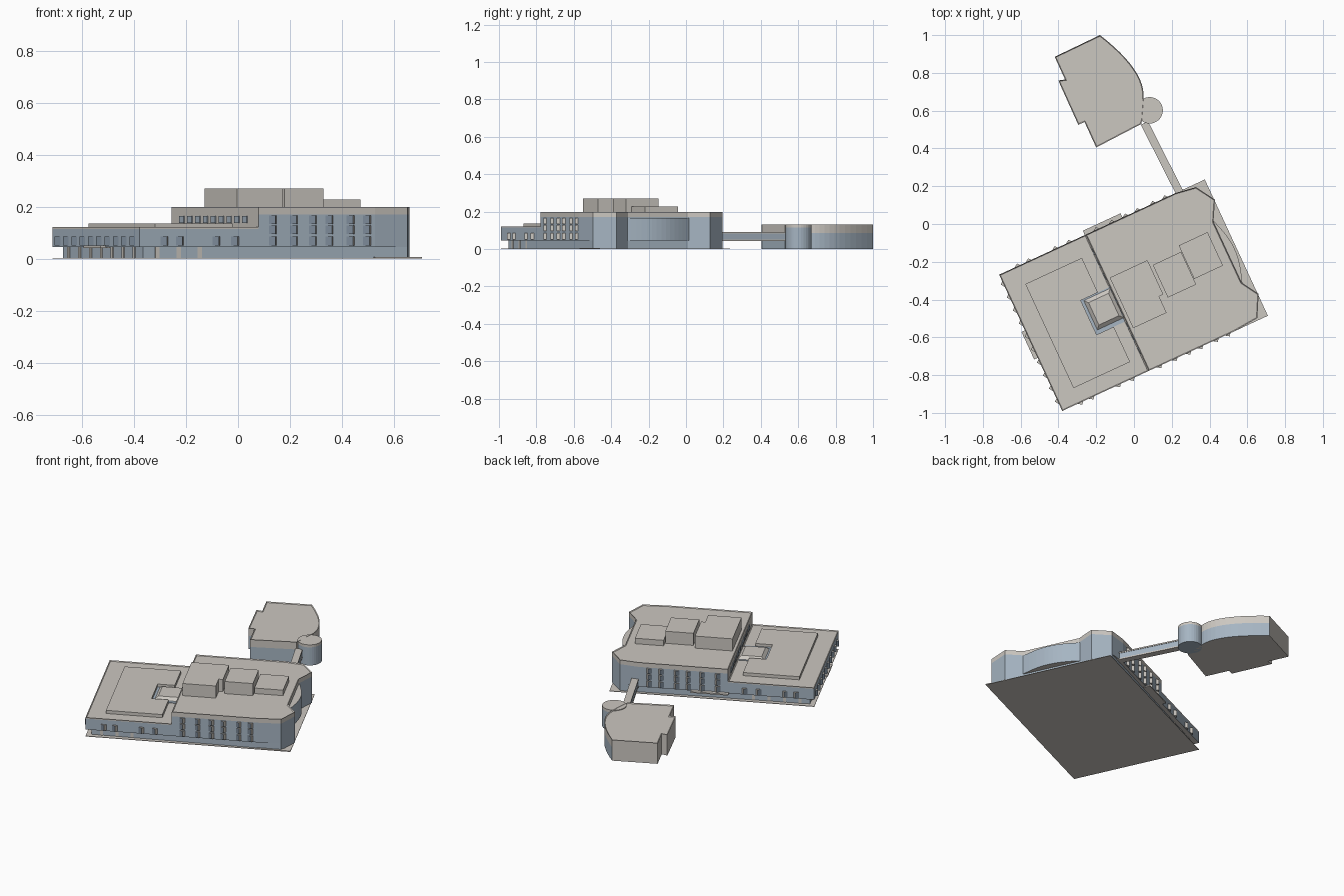
import bpy, bmesh, math
from mathutils import Vector

cube = bpy.data.objects.get("Cube")
if cube:
    bpy.data.objects.remove(cube, do_unlink=True)


def material(name, r, g, b):
    m = bpy.data.materials.new(name)
    m.use_nodes = True
    m.diffuse_color = (r, g, b, 1)
    m.node_tree.nodes["Principled BSDF"].inputs["Base Color"].default_value = (r, g, b, 1)
    return m


MATS = [material("warm grey stone", 0.60, 0.57, 0.53),
        material("blue grey glass", 0.38, 0.46, 0.54),
        material("dark window glass", 0.20, 0.25, 0.31)]
STONE, GLASS, DARK = range(3)
TURN = math.atan2(0.42, 0.907)
CORNER = (-0.38, -0.99, 0)


def prisms(name, parts, rule=None, turned=True, rim=0, taper=0):
    """Vertical prisms from (outline, bottom, top, material); rule recolours faces."""
    bm = bmesh.new()
    for pts, z0, z1, mat in parts:
        face = bm.faces.new([bm.verts.new((p[0], p[1], z0)) for p in pts])
        ext = bmesh.ops.extrude_face_region(bm, geom=[face])["geom"]
        top_verts = [e for e in ext if isinstance(e, bmesh.types.BMVert)]
        mid = sum((v.co for v in top_verts), Vector()) / len(top_verts)
        for v in top_verts:
            v.co = v.co.lerp(mid, taper)
            v.co.z = z1
        top = next(e for e in ext if isinstance(e, bmesh.types.BMFace))
        for f in {f for v in top_verts for f in v.link_faces} | {face}:
            f.material_index = mat
        if rim:
            bmesh.ops.inset_region(bm, faces=[top], thickness=rim, use_even_offset=True)
            for v in top.verts:
                v.co.z -= rim
    bmesh.ops.recalc_face_normals(bm, faces=bm.faces)
    if rule:
        for f in bm.faces:
            f.normal_update()
            f.material_index = rule(f)
    mesh = bpy.data.meshes.new(name)
    bm.to_mesh(mesh)
    bm.free()
    for m in MATS:
        mesh.materials.append(m)
    ob = bpy.data.objects.new(name, mesh)
    bpy.context.collection.objects.link(ob)
    if turned:
        ob.location, ob.rotation_euler.z = CORNER, TURN
    return ob


def rect(u0, u1, v0, v1):
    return [(u0, v0), (u1, v0), (u1, v1), (u0, v1)]


def stone_top(f):
    return STONE if abs(f.normal.z) > 0.5 else GLASS


# Main building: ground slab, recessed ground floor and overhanging floors
DIV, DEPTH = 0.505, 0.795
end = [(1.144, 0.012), (1.204, 0.125), (1.147, 0.218),
       (1.147, 0.571), (1.204, 0.676), (1.14, 0.778)]
ground = [(0.03, 0.03)] + end + [(0.03, 0.765)]
tall = [(DIV, 0), (1.0, 0)] + end + [(1.03, DEPTH), (DIV, DEPTH)]
prisms("ground_slab", [(rect(0, 1.2, 0, DEPTH), 0, 0.003, STONE)])
prisms("ground_floor", [(ground, 0.003, 0.046, GLASS)], stone_top)
prisms("low_wing_wall", [(rect(0, DIV, 0, DEPTH), 0.045, 0.114, GLASS)], stone_top)
prisms("low_wing_roof", [(rect(0, DIV, 0, DEPTH), 0.114, 0.121, STONE)], rim=0.005)
prisms("tall_wing_wall", [(tall, 0.045, 0.17, GLASS)],
       lambda f: STONE if abs(f.normal.z) > 0.5 or f.normal.x < -0.5 else GLASS)
prisms("tall_wing_roof", [(tall, 0.17, 0.198, STONE)], rim=0.005)

# Ground floor pillars
pillars = []
for i in range(12):
    u = 0.08 + i * 0.09
    for v in (0.03, 0.765):
        pillars.append((rect(u, u + 0.018, v - 0.004, v + 0.004), 0.003, 0.045, STONE))
for i in range(7):
    v = 0.1 + i * 0.1
    pillars.append((rect(0.026, 0.034, v, v + 0.018), 0.003, 0.045, STONE))
prisms("ground_floor_pillars", pillars)

# Curved glass wall between the two end bays
arc = [(1.147 + 0.042 * math.sin(math.pi * i / 14), 0.205 + 0.38 * i / 14) for i in range(15)]
prisms("curved_glass_wall", [([(1.12, 0.205)] + arc + [(1.12, 0.585)], 0.045, 0.166, GLASS)],
       stone_top)

# Projecting canopies
prisms("entrance_canopies", [(rect(0.5, 0.72, 0.78, 0.82), 0.042, 0.05, STONE),
                             (rect(-0.02, 0.02, 0.31, 0.47), 0.042, 0.05, STONE),
                             (rect(1.0, 1.2, 0, 0.03), 0.003, 0.006, STONE)])

# Angled bay windows along the walls
windows = []


def bay(start, along, out, z0, z1, w=0.032, d=0.014):
    p, a, n = Vector(start), Vector(along), Vector(out)
    windows.append(([p, p + a * w, p + a * w * 0.65 + n * d], z0, z1, DARK))


ROWS = [(0.05, 0.086), (0.095, 0.128), (0.134, 0.166)]
for v, out in ((0, -1), (DEPTH, 1)):
    for u in (0.09, 0.155, 0.31, 0.39, 0.55, 0.64, 0.72, 0.79, 0.88, 0.95):
        for z0, z1 in ROWS if u > DIV else ROWS[:1]:
            bay((u, v), (1, 0), (0, out), z0, z1)
for i in range(10):
    bay((0, 0.04 + i * 0.076), (0, 1), (-1, 0), *ROWS[0])
prisms("bay_windows", windows,
       lambda f: DARK if abs(f.normal.z) < 0.5 and f.normal.x < 0.45 and f.normal.y < 0.95 else STONE)
prisms("clerestory_windows", [(rect(DIV - 0.004, DIV + 0.004, v, v + 0.04), 0.137, 0.165, GLASS)
                              for v in [0.1 + i * 0.072 for i in range(9)]])

# Rooftop volumes
notched = [(0.105, 0.085), (0.435, 0.085), (0.435, 0.29), (0.335, 0.29),
           (0.335, 0.49), (0.435, 0.49), (0.435, 0.692), (0.105, 0.692)]
prisms("low_penthouse", [(notched, 0.114, 0.136, STONE)])
prisms("skylight_glass", [(rect(0.335, 0.5, 0.29, 0.49), 0.114, 0.119, GLASS)])
prisms("skylight_hip", [(rect(0.348, 0.504, 0.31, 0.484), 0.118, 0.136, STONE)], taper=0.25)
prisms("rooftop_blocks", [(rect(0.525, 0.72, 0.24, 0.535), 0.19, 0.27, STONE),
                          (rect(0.72, 0.745, 0.335, 0.535), 0.19, 0.27, STONE),
                          (rect(0.76, 0.925, 0.31, 0.5), 0.19, 0.27, STONE),
                          (rect(0.928, 1.096, 0.341, 0.536), 0.19, 0.228, STONE)])

# Annex with a curved side and a round stair tower
a, b, c = Vector((0.05, 0.665)), Vector((0.065, 0.81)), Vector((-0.18, 1.0))
curve = [a.lerp(b, t / 12).lerp(b.lerp(c, t / 12), t / 12) for t in range(13)]
annex = [(-0.2, 0.405), (0.04, 0.53)] + curve + [
    (-0.42, 0.885), (-0.365, 0.765), (-0.4, 0.76), (-0.39, 0.735),
    (-0.295, 0.525), (-0.262, 0.54)]
prisms("annex_lower_wall", [(annex, 0, 0.085, STONE)], turned=False,
       rule=lambda f: GLASS if abs(f.normal.z) < 0.5 and f.normal.x > 0.3 else STONE)
prisms("annex_upper_wall", [(annex, 0.085, 0.132, STONE)], turned=False, rim=0.005)
disc = [(0.083 + 0.07 * math.cos(i * math.tau / 32), 0.602 + 0.07 * math.sin(i * math.tau / 32))
        for i in range(32)]
tower = prisms("annex_round_tower", [(disc, 0, 0.115, GLASS), (disc, 0.115, 0.131, STONE)],
               turned=False)

# Enclosed footbridge from the main building to the annex
p, q = Vector((0.25, 0.15)), Vector((0.055, 0.535))
side = (q - p).orthogonal().normalized()


def strip(half):
    return [p + side * half, q + side * half, q - side * half, p - side * half]


prisms("footbridge", [(strip(0.021), 0.042, 0.05, STONE), (strip(0.018), 0.05, 0.084, GLASS),
                      (strip(0.021), 0.084, 0.092, STONE)], turned=False)
